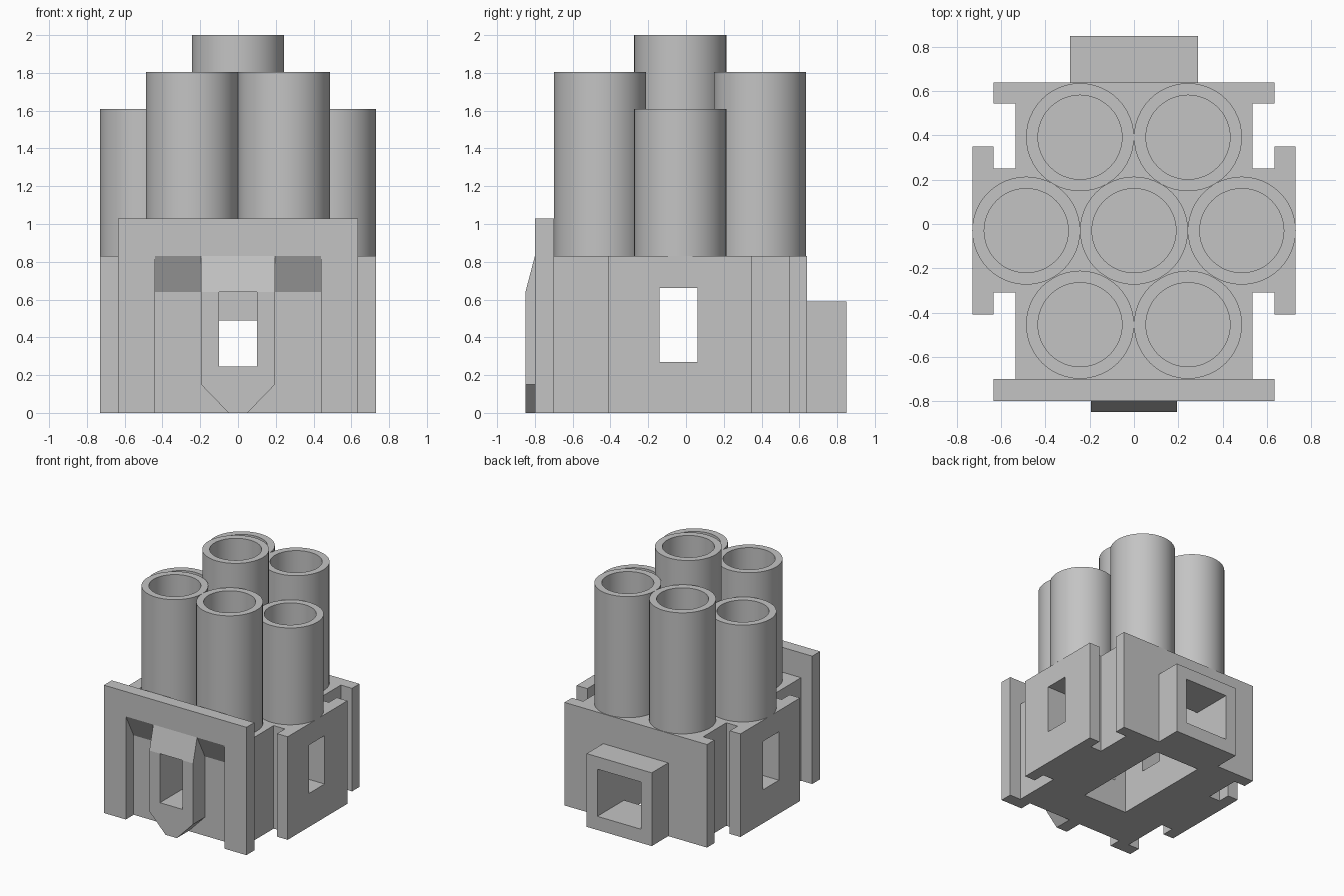
import bpy, bmesh, math
from mathutils import Matrix, Vector

old = bpy.data.objects.get("Cube")
if old:
    bpy.data.objects.remove(old, do_unlink=True)

grey = bpy.data.materials.new("light_grey_plastic")
grey.use_nodes = True
colour = (0.55, 0.55, 0.55, 1)
grey.diffuse_color = colour
grey.node_tree.nodes["Principled BSDF"].inputs["Base Color"].default_value = colour


def finish(name, bm):
    bmesh.ops.recalc_face_normals(bm, faces=bm.faces)
    mesh = bpy.data.meshes.new(name)
    bm.to_mesh(mesh)
    bm.free()
    mesh.materials.append(grey)
    obj = bpy.data.objects.new(name, mesh)
    bpy.context.collection.objects.link(obj)
    return obj


def prism(name, outline, axis, low, high):
    """Extrude a flat outline along an axis; the outline uses the other two axes in order."""
    def place(a, b, c):
        point = [a, b]
        point.insert("xyz".index(axis), c)
        return Vector(point)
    bm = bmesh.new()
    face = bm.faces.new([bm.verts.new(place(a, b, low)) for a, b in outline])
    grown = bmesh.ops.extrude_face_region(bm, geom=[face])
    verts = [v for v in grown["geom"] if isinstance(v, bmesh.types.BMVert)]
    bmesh.ops.translate(bm, verts=verts, vec=place(0, 0, high - low))
    return finish(name, bm)


def block(name, x, y, z):
    return prism(name, [(x[0], y[0]), (x[1], y[0]), (x[1], y[1]), (x[0], y[1])], "z", *z)


def combine(target, other, operation):
    mod = target.modifiers.new(operation.lower(), "BOOLEAN")
    mod.operation = operation
    mod.solver = "EXACT"
    mod.object = other
    bpy.ops.object.select_all(action="DESELECT")
    bpy.context.view_layer.objects.active = target
    target.select_set(True)
    bpy.ops.object.modifier_apply(modifier=mod.name)
    bpy.data.objects.remove(other, do_unlink=True)


# Housing: mirrored plan with front plate, side rails and back plate
half = [(0.635, -0.80), (0.635, -0.70), (0.535, -0.70), (0.535, -0.31),
        (0.635, -0.31), (0.635, -0.41), (0.73, -0.41), (0.73, 0.35),
        (0.635, 0.35), (0.635, 0.25), (0.535, 0.25), (0.535, 0.545),
        (0.635, 0.545), (0.635, 0.64)]
plan = half + [(-x, y) for x, y in reversed(half)]
housing = prism("housing", plan, "z", 0, 1.03)
combine(housing, block("top_cutter", (-1, 1), (-0.70, 1), (0.83, 2)), "DIFFERENCE")

# Recess in the front plate with a sloped ceiling
recess = [(-0.9, -0.1), (-0.9, 1.02), (-0.80, 0.83), (-0.70, 0.64), (-0.70, -0.1)]
combine(housing, prism("recess_cutter", recess, "x", -0.44, 0.44), "DIFFERENCE")

# Latch: side profile intersected with its pointed front outline
side = [(-0.85, 0), (-0.85, 0.64), (-0.80, 0.83), (-0.72, 0.80), (-0.65, 0.6), (-0.65, 0)]
front = [(-0.05, 0), (0.05, 0), (0.195, 0.15), (0.195, 0.9), (-0.195, 0.9), (-0.195, 0.15)]
latch = prism("latch", side, "x", -0.3, 0.3)
combine(latch, prism("latch_outline", front, "y", -1, 0), "INTERSECT")
combine(housing, latch, "UNION")

# Socket box on the back
combine(housing, block("socket", (-0.29, 0.29), (0.58, 0.85), (0, 0.59)), "UNION")

# Hollow underside, then the front, back and side windows opening into it
for name, x, y, z in [
        ("cavity", (-0.2, 0.2), (-0.34, 0.51), (-0.1, 0.66)),
        ("front_window", (-0.1, 0.1), (-1, -0.2), (0.245, 0.64)),
        ("back_window", (-0.195, 0.195), (0.4, 1), (0.11, 0.49)),
        ("side_windows", (-1, 1), (-0.14, 0.06), (0.27, 0.66))]:
    combine(housing, block(name, x, y, z), "DIFFERENCE")


def tube(name, x, y, top, outer=0.244, inner=0.19, base=0.83):
    bm = bmesh.new()
    points = [(outer, base), (outer, top), (inner, top), (inner, base)]
    verts = [bm.verts.new((r, 0, z)) for r, z in points]
    edges = [bm.edges.new(pair) for pair in zip(verts, verts[1:] + verts[:1])]
    bmesh.ops.spin(bm, geom=verts + edges, axis=(0, 0, 1), cent=(0, 0, 0),
                   angle=math.tau, steps=48, use_duplicate=False)
    bmesh.ops.remove_doubles(bm, verts=bm.verts, dist=0.0005)
    bmesh.ops.transform(bm, matrix=Matrix.Translation((x, y, 0)), verts=bm.verts)
    obj = finish(name, bm)
    bpy.ops.object.select_all(action="DESELECT")
    obj.select_set(True)
    bpy.context.view_layer.objects.active = obj
    bpy.ops.object.shade_smooth_by_angle(angle=math.radians(30))


# Seven tubes in a hexagonal cluster
tube("centre_tube", 0, -0.03, 2.0)
for side_name, s in (("left", 1), ("right", -1)):
    tube(side_name + "_side_tube", s * 0.487, -0.03, 1.61)
    tube(side_name + "_front_tube", s * 0.244, -0.455, 1.805)
    tube(side_name + "_back_tube", s * 0.244, 0.392, 1.805)
